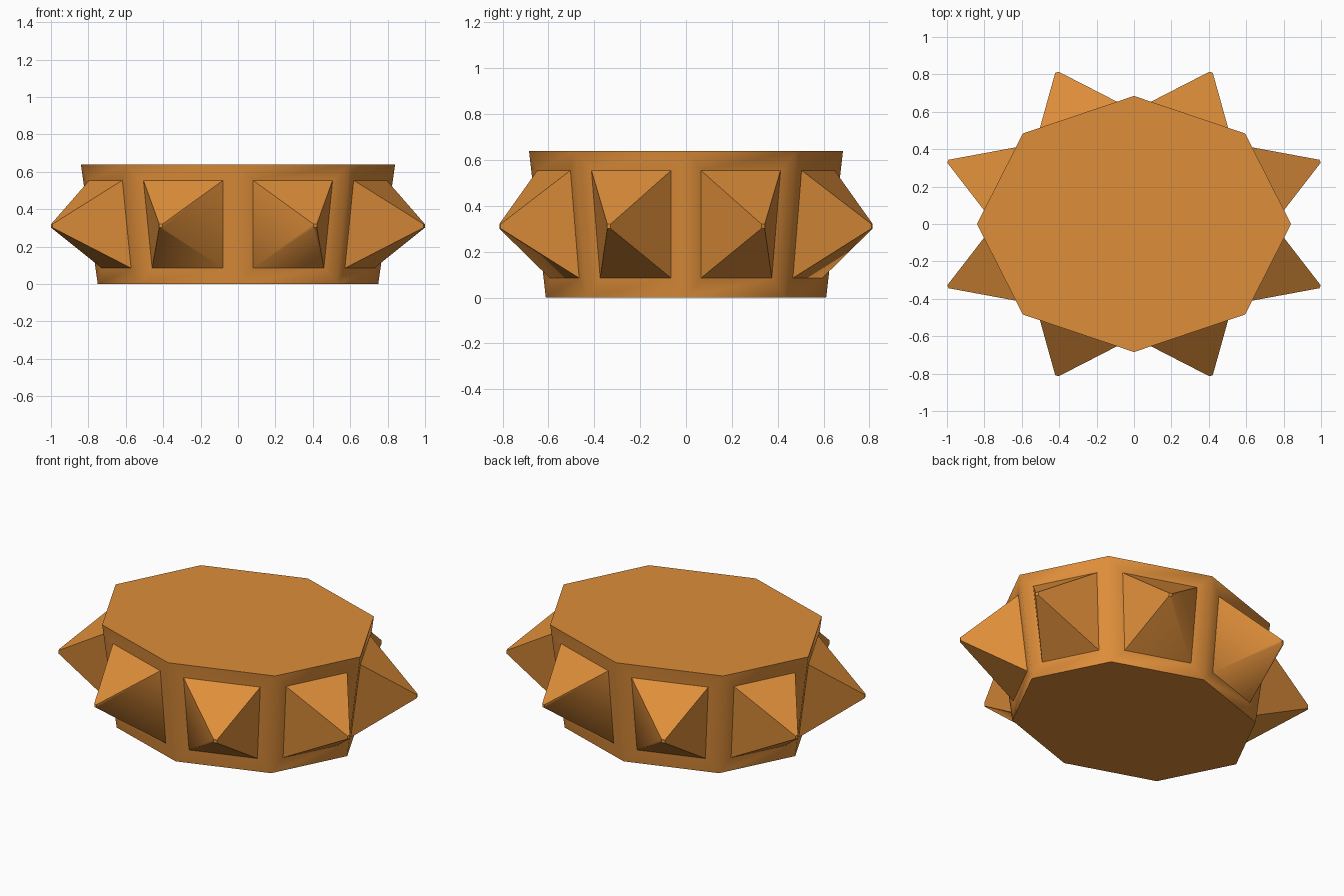
import bpy, bmesh, math
from mathutils import Matrix, Vector

if "Cube" in bpy.data.objects:
    bpy.data.objects.remove(bpy.data.objects["Cube"])

SIDES, HEIGHT = 8, 0.64
R_BOTTOM, R_TOP = 0.75, 0.84
SQUASH_Y = 0.815
INSET, TIP_RADIUS, TIP_HALF = 0.086, 1.077, 0.01

mat = bpy.data.materials.new("warm orange")
mat.diffuse_color = (0.73, 0.27, 0.042, 1)
mat.use_nodes = True
mat.node_tree.nodes["Principled BSDF"].inputs["Base Color"].default_value = mat.diffuse_color

# Flared octagonal body
bm = bmesh.new()
bmesh.ops.create_cone(bm, cap_ends=True, segments=SIDES, radius1=R_BOTTOM,
                      radius2=R_TOP, depth=HEIGHT,
                      matrix=Matrix.Translation((0, 0, HEIGHT / 2)))
corner = next(v.co for v in bm.verts)
turn = -math.atan2(corner.y, corner.x)
bmesh.ops.rotate(bm, verts=bm.verts, cent=(0, 0, 0), matrix=Matrix.Rotation(turn, 3, 'Z'))
bm.normal_update()

# Spikes: inset each side panel and pull it out to a tiny square tip
sides = [f for f in bm.faces if abs(f.normal.z) < 0.5]
bmesh.ops.inset_individual(bm, faces=sides, thickness=INSET, use_even_offset=True)
base_edges = {e for f in sides for e in f.edges}
for e in base_edges:
    e.smooth = False
for panel in sides:
    mid = panel.calc_center_median()
    out = Vector((mid.x, mid.y, 0)).normalized()
    across = Vector((-out.y, out.x, 0))
    tip = bmesh.ops.extrude_discrete_faces(bm, faces=[panel])["faces"][0]
    for v in tip.verts:
        d = v.co - mid
        v.co = (out * TIP_RADIUS + Vector((0, 0, 0.311))
                + across * math.copysign(TIP_HALF, d.dot(across))
                + Vector((0, 0, math.copysign(TIP_HALF, d.z))))

# Oval squash, then smooth shading with sharp steep edges
bmesh.ops.scale(bm, vec=(1, SQUASH_Y, 1), verts=bm.verts)
bmesh.ops.recalc_face_normals(bm, faces=bm.faces)
bm.normal_update()
for f in bm.faces:
    f.smooth = True
for e in bm.edges:
    if e.calc_face_angle(0) > math.radians(66):
        e.smooth = False

mesh = bpy.data.meshes.new("spiked_octagonal_disc")
bm.to_mesh(mesh)
bm.free()
mesh.materials.append(mat)
bpy.context.collection.objects.link(bpy.data.objects.new("spiked_octagonal_disc", mesh))
